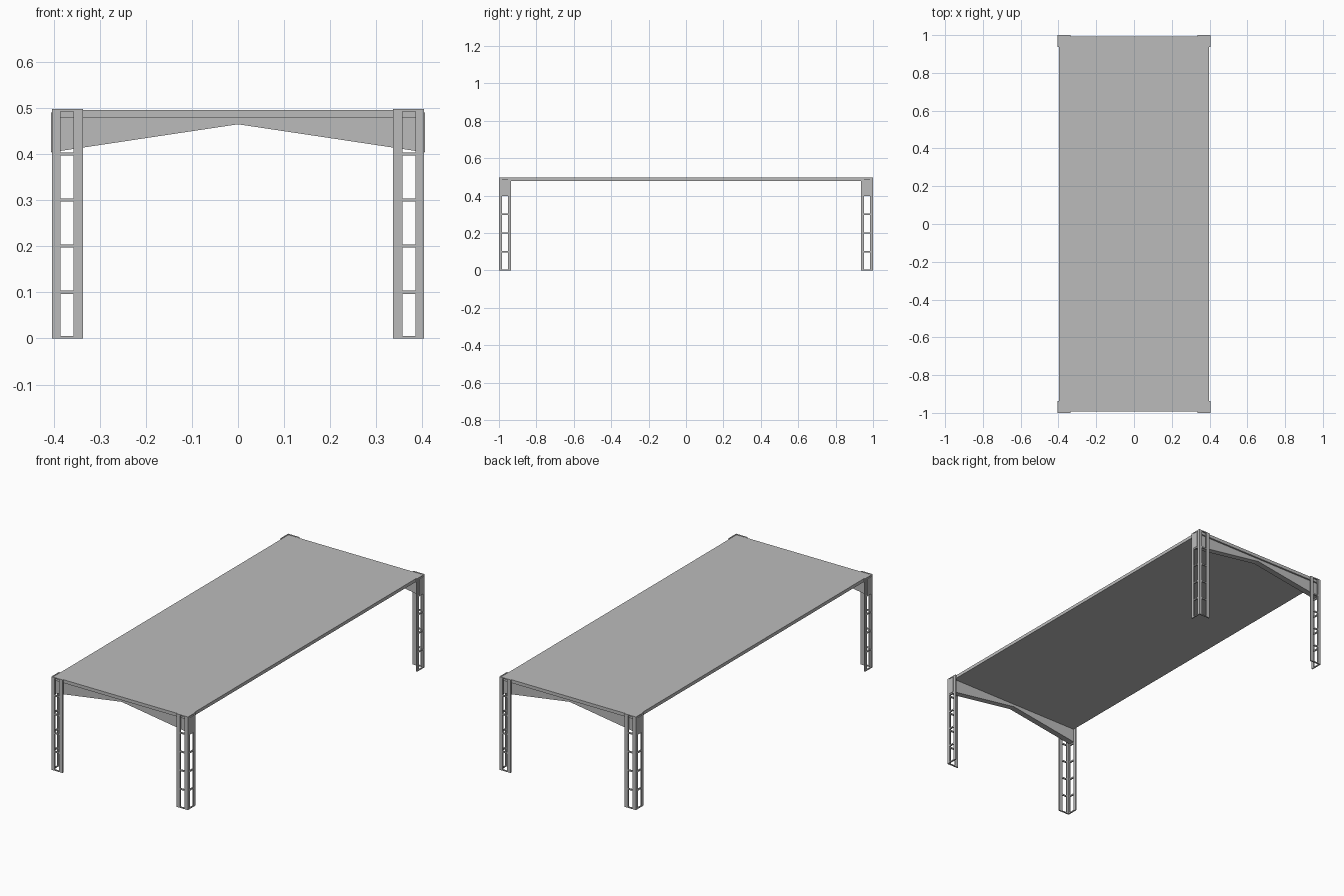
import bpy, bmesh

cube = bpy.data.objects.get("Cube")
if cube:
    bpy.data.objects.remove(cube, do_unlink=True)

grey = bpy.data.materials.new("plain grey")
grey.use_nodes = True
GREY = (0.5, 0.5, 0.5, 1)
grey.diffuse_color = GREY
grey.node_tree.nodes["Principled BSDF"].inputs["Base Color"].default_value = GREY


def add_object(name, bm):
    bmesh.ops.recalc_face_normals(bm, faces=bm.faces)
    mesh = bpy.data.meshes.new(name)
    bm.to_mesh(mesh)
    bm.free()
    mesh.materials.append(grey)
    obj = bpy.data.objects.new(name, mesh)
    bpy.context.collection.objects.link(obj)
    return obj


def extrude_y(name, profile, y0, y1):
    """Solid from an x-z outline, running from y0 to y1."""
    bm = bmesh.new()
    face = bm.faces.new([bm.verts.new((x, y0, z)) for x, z in profile])
    new = bmesh.ops.extrude_face_region(bm, geom=[face])["geom"]
    bmesh.ops.translate(bm, vec=(0, y1 - y0, 0),
                        verts=[v for v in new if isinstance(v, bmesh.types.BMVert)])
    return add_object(name, bm)


def mirror(obj, x, y):
    mod = obj.modifiers.new("mirror", 'MIRROR')
    mod.use_axis = (x, y, False)
    mod.use_mirror_merge = False


# Corner legs: angle section with a ladder of openings in both flanges
X, Y, TOP, THICK = 0.404, 1.0, 0.498, 0.007
path = [(0.337, Y), (0.357, Y), (0.385, Y), (X, Y),
        (X, 0.984), (X, 0.952), (X, 0.936)]
levels = [0, 0.005]
for i in range(1, 5):
    levels += [i * 0.1 - 0.003, i * 0.1 + 0.004]
levels += [0.493, TOP]

bm = bmesh.new()
grid = [[bm.verts.new((x, y, z)) for z in levels] for x, y in path]
for c in range(len(path) - 1):
    for r in range(len(levels) - 1):
        if c in (1, 4) and r % 2 == 1:      # opening between rungs
            continue
        bm.faces.new((grid[c][r], grid[c][r + 1], grid[c + 1][r + 1], grid[c + 1][r]))
bm.normal_update()
legs = add_object("corner_legs", bm)
# make the plate grow inward from the outer faces
if sum(p.normal.x + p.normal.y for p in legs.data.polygons) < 0:
    legs.data.flip_normals()
plate = legs.modifiers.new("plate thickness", 'SOLIDIFY')
plate.thickness = THICK
plate.offset = -1
plate.use_even_offset = True
mirror(legs, True, True)

# Tapered end beams, their ends passing through the upper side openings
beam = extrude_y("end_beams",
                 [(-0.406, 0.404), (0, 0.465), (0.406, 0.404),
                  (0.406, 0.49), (-0.406, 0.49)], 0.952, 0.984)
mirror(beam, False, True)

# Deck slab
extrude_y("deck_slab",
          [(-0.397, 0.479), (0.397, 0.479), (0.397, 0.4965), (-0.397, 0.4965)],
          -0.993, 0.993)
